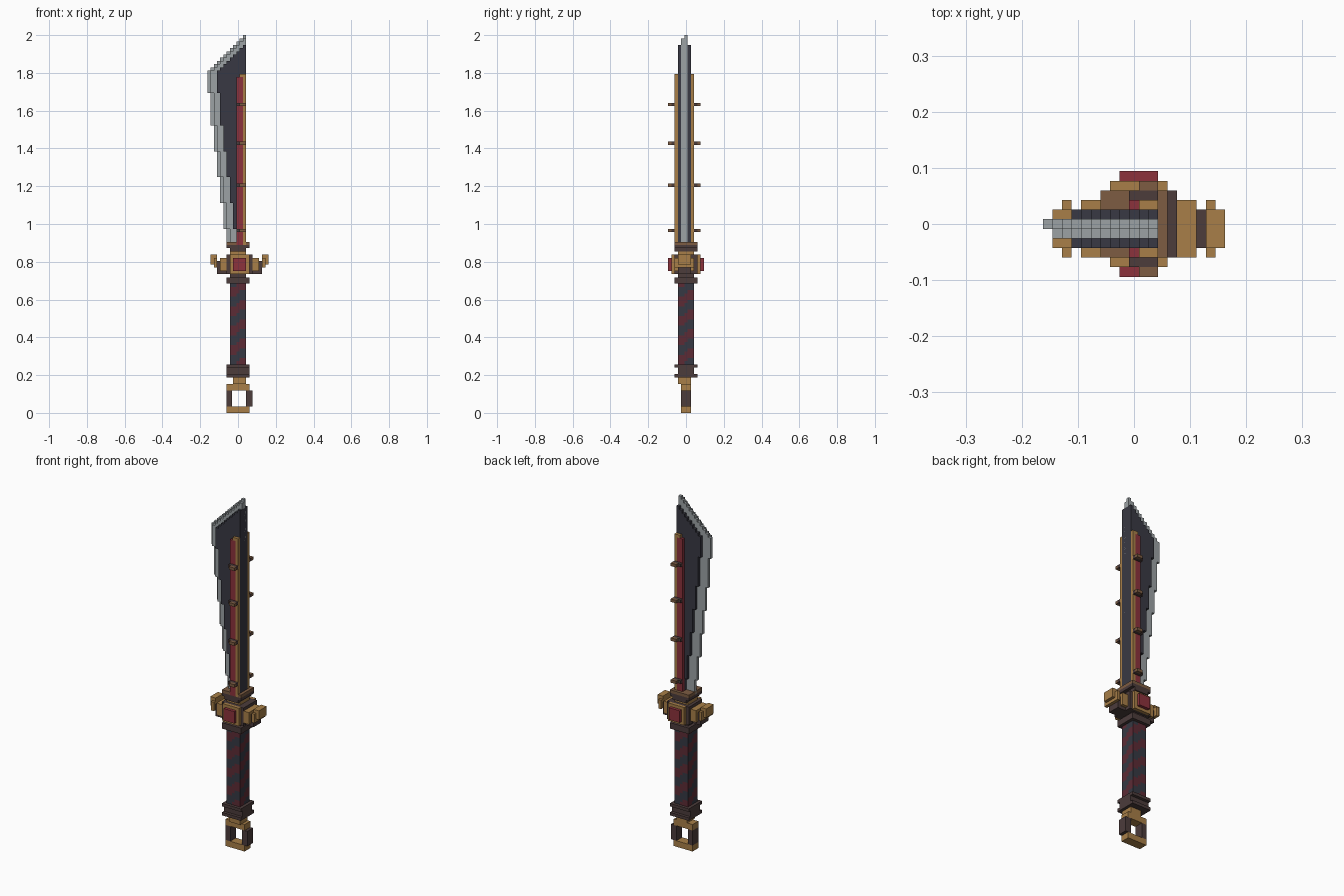
import bpy
import bmesh
from mathutils import Vector

default_cube = bpy.data.objects.get("Cube")
if default_cube:
    bpy.data.objects.remove(default_cube, do_unlink=True)

# Everything sits on a block grid; the sword is 117 blocks tall
UNIT = 2 / 117
CENTRE = Vector((9.5, 5.5, 0))


def to_linear(channel):
    channel /= 255
    return channel / 12.92 if channel < 0.04 else ((channel + 0.055) / 1.055) ** 2.4


def make_material(name, hex_code):
    colour = [to_linear(c) for c in bytes.fromhex(hex_code)] + [1.0]
    material = bpy.data.materials.new(name)
    material.use_nodes = True
    material.diffuse_color = colour
    shader = material.node_tree.nodes["Principled BSDF"]
    shader.inputs["Base Color"].default_value = colour
    shader.inputs["Roughness"].default_value = 0.8
    return material


gold = make_material("antique gold", "A87F48")
silver = make_material("edge silver", "9CA2A5")
red = make_material("deep red", "8C323C")
brown = make_material("dark brown", "4C3C3B")
bronze = make_material("bronze", "7D5C42")
steel = make_material("dark steel", "393943")
wrap = make_material("grip slate", "363943")
stripe = make_material("grip maroon", "5C2B35")


def finish(name, bm, *materials):
    """Scale grid coordinates to model units and create the object."""
    for vert in bm.verts:
        vert.co = (vert.co - CENTRE) * UNIT
    bmesh.ops.recalc_face_normals(bm, faces=bm.faces)
    mesh = bpy.data.meshes.new(name)
    bm.to_mesh(mesh)
    bm.free()
    for material in materials:
        mesh.materials.append(material)
    obj = bpy.data.objects.new(name, mesh)
    bpy.context.scene.collection.objects.link(obj)
    return obj


def add_block(bm, x, y, z):
    """Add a box given a (low, high) span on each axis."""
    low, high = (Vector(corner) for corner in zip(x, y, z))
    verts = bmesh.ops.create_cube(bm, size=1)["verts"]
    for vert in verts:
        for axis in range(3):
            vert.co[axis] = high[axis] if vert.co[axis] > 0 else low[axis]


def part(name, material, *blocks):
    bm = bmesh.new()
    for block in blocks:
        add_block(bm, *block)
    return finish(name, bm, material)


def mirrored(span, middle):
    return (2 * middle - span[1], 2 * middle - span[0])


def both_wings(*blocks):
    return list(blocks) + [(mirrored(x, 10), y, z) for x, y, z in blocks]


def both_faces(*blocks, middle=5):
    return list(blocks) + [(x, mirrored(y, middle), z) for x, y, z in blocks]


# Blade: stepped outline, each inner layer thicker and set further back
SPINE, BASE, TIP, SHOULDER = 12, 52, 117, 106
SIDE_STEPS = [99, 89, 81, 73, 65, 57, BASE]


def blade_layer(name, material, inset, y):
    outline = [(SPINE, BASE), (SPINE, TIP - inset)]
    # Slanted top, one block per step
    for row in range(TIP - inset, SHOULDER, -1):
        column = row - SHOULDER + inset
        outline += [(column, row), (column, row - 1)]
    # Cutting edge, narrowing toward the guard
    outline.append((inset, SHOULDER))
    for column, bottom in enumerate(SIDE_STEPS):
        outline += [(column + inset, bottom), (column + inset + 1, bottom)]
    outline.pop()
    clean = [p for n, p in enumerate(outline) if p != outline[n - 1]]
    bm = bmesh.new()
    face = bm.faces.new([bm.verts.new((x, y[0], z)) for x, z in clean])
    moved = bmesh.ops.extrude_face_region(bm, geom=[face])["geom"]
    new_verts = [v for v in moved if isinstance(v, bmesh.types.BMVert)]
    bmesh.ops.translate(bm, verts=new_verts, vec=(0, y[1] - y[0], 0))
    finish(name, bm, material)


blade_layer("blade_edge", silver, 0, (5, 6))
blade_layer("blade_bevel", silver, 1, (4, 6))
blade_layer("blade_core", steel, 3, (3, 7))

# Raised inlay along both faces of the blade
front_skin = (2, 3)
part("blade_inlay", red, *both_faces(((9, 11), front_skin, (52, 104))))
part("blade_inlay_trim", gold, *both_faces(
    ((11, 12), front_skin, (52, 104)), ((10, 12), front_skin, (104, 105))))

# Studs repeated along the inlay
for number, row in enumerate((56, 70, 83, 95), start=1):
    height = (row, row + 1)
    part(f"blade_stud_{number}", brown, *both_faces(((9, 12), (1, 2), height)))
    part(f"blade_stud_cap_{number}", bronze, *both_faces(((10, 12), (0, 1), height)))

# Collar between blade and guard
part("blade_collar", brown, ((6, 13), (2, 9), (51, 52)), ((7, 12), (2, 9), (50, 51)))
part("blade_collar_rim", bronze, ((6, 13), (2, 9), (52, 53)))
part("blade_collar_neck", gold, ((7, 12), (3, 8), (49, 50)))

# Guard body, face plates and gems
part("guard_body", brown, ((6, 14), (2, 9), (43, 49)), ((3, 17), (3, 7), (43, 46)))
part("guard_plates", gold, *both_faces(((7, 13), (1, 2), (43, 49)), middle=5.5))
part("guard_gems", red, *both_faces(((8, 12), (0, 1), (44, 48)), middle=5.5))

# Guard wings, mirrored left and right
part("guard_wing_shoulders", gold, *both_wings(((4, 6), (2, 8), (44, 48))))
part("guard_wing_gaps", brown, *both_wings(((3, 4), (3, 7), (44, 47))))
part("guard_wing_tips", gold, *both_wings(
    ((1, 3), (3, 7), (46, 49)), ((2, 3), (2, 8), (45, 48))))

# Grip with a spiral wrap, coloured per grid cell
part("grip_top_collar", brown, ((6, 13), (2, 9), (40, 42)), ((7, 12), (3, 8), (42, 43)))

GRIP = ((7, 12), (3, 8), (15, 40))
bm = bmesh.new()
add_block(bm, *GRIP)
for axis, (low, high) in enumerate(GRIP):
    normal = Vector((0, 0, 0))
    normal[axis] = 1
    for cut in range(low + 1, high):
        geometry = bm.verts[:] + bm.edges[:] + bm.faces[:]
        bmesh.ops.bisect_plane(bm, geom=geometry, plane_co=normal * cut, plane_no=normal)
bmesh.ops.recalc_face_normals(bm, faces=bm.faces)
for face in bm.faces:
    x, y, z = face.calc_center_median()
    if face.normal.y < -0.5:
        around = x - 7
    elif face.normal.x > 0.5:
        around = 5 + y - 3
    elif face.normal.y > 0.5:
        around = 10 + 12 - x
    else:
        around = 15 + 8 - y
    face.material_index = int((int(z) - int(around * 0.6)) % 6 < 3)
finish("grip", bm, wrap, stripe)

part("grip_bottom_collar", brown,
     ((6, 13), (2, 9), (14, 15)), ((6, 13), (3, 8), (12, 14)), ((6, 13), (2, 9), (11, 12)))

# Pommel ring
part("pommel_neck", gold, ((8, 12), (3, 7), (9, 11)))
part("pommel_ring_bars", gold, ((6, 13), (4, 7), (7, 9)), ((6, 13), (4, 7), (0, 2)))
part("pommel_ring_sides", brown, ((6, 7.7), (4, 7), (2, 7)), ((12, 14), (4, 7), (2, 7)))
